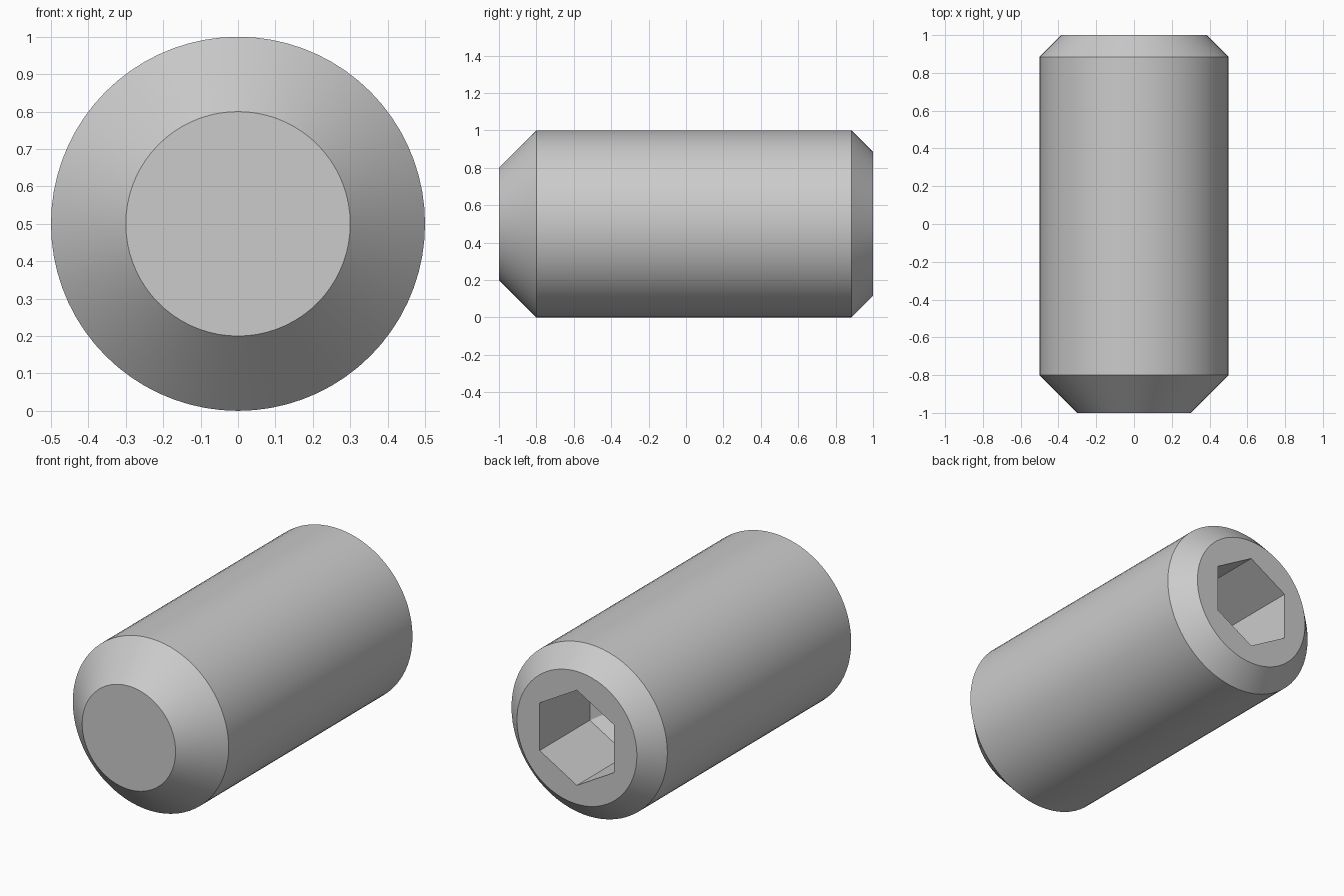
import bpy
import bmesh
import math

default_cube = bpy.data.objects.get("Cube")
if default_cube:
    bpy.data.objects.remove(default_cube, do_unlink=True)

SEGMENTS = 72
AXIS_HEIGHT = 0.5
HEX_RADIUS = 0.276
SOCKET_FLOOR = 0.54
SOCKET_TIP = 0.38


def ring(bm, count, radius, y):
    """Closed loop of vertices around the y axis, starting at the top."""
    verts = []
    for i in range(count):
        a = math.tau * i / count
        verts.append(bm.verts.new((radius * math.sin(a), y,
                                   AXIS_HEIGHT + radius * math.cos(a))))
    return verts


def pairs(loop):
    return zip(loop, loop[1:] + loop[:1])


def skin(bm, loop_a, loop_b):
    """Quads between two loops with the same number of vertices."""
    for (a, b), (c, d) in zip(pairs(loop_a), pairs(loop_b)):
        bm.faces.new((a, b, d, c))


bm = bmesh.new()

# Body: flat point, front chamfer, straight barrel, back chamfer
profile = [(0.3, -1), (0.5, -0.8), (0.5, 0.885), (0.385, 1)]
loops = [ring(bm, SEGMENTS, r, y) for r, y in profile]
for near, far in zip(loops, loops[1:]):
    skin(bm, near, far)
bm.faces.new(loops[0])

# Hexagonal socket with a shallow pointed bottom
mouth = ring(bm, 6, HEX_RADIUS, 1)
floor = ring(bm, 6, HEX_RADIUS, SOCKET_FLOOR)
skin(bm, mouth, floor)
tip = bm.verts.new((0, SOCKET_TIP, AXIS_HEIGHT))
for a, b in pairs(floor):
    bm.faces.new((a, b, tip))

# Flat back rim between the chamfer and the socket mouth
rim_edges = [bm.edges.get(p) for loop in (loops[-1], mouth) for p in pairs(loop)]
bmesh.ops.triangle_fill(bm, edges=rim_edges, use_beauty=True)
bmesh.ops.recalc_face_normals(bm, faces=bm.faces[:])

mesh = bpy.data.meshes.new("set_screw")
bm.to_mesh(mesh)
bm.free()
screw = bpy.data.objects.new("set_screw", mesh)
bpy.context.collection.objects.link(screw)

# Plain grey metal
steel = bpy.data.materials.new("steel_grey")
steel.use_nodes = True
colour = (0.6, 0.6, 0.6, 1)
steel.diffuse_color = colour
steel.node_tree.nodes["Principled BSDF"].inputs["Base Color"].default_value = colour
mesh.materials.append(steel)

# Smooth round walls, crisp chamfer and socket edges
bpy.ops.object.select_all(action="DESELECT")
screw.select_set(True)
bpy.context.view_layer.objects.active = screw
bpy.ops.object.shade_smooth_by_angle(angle=math.radians(20))
